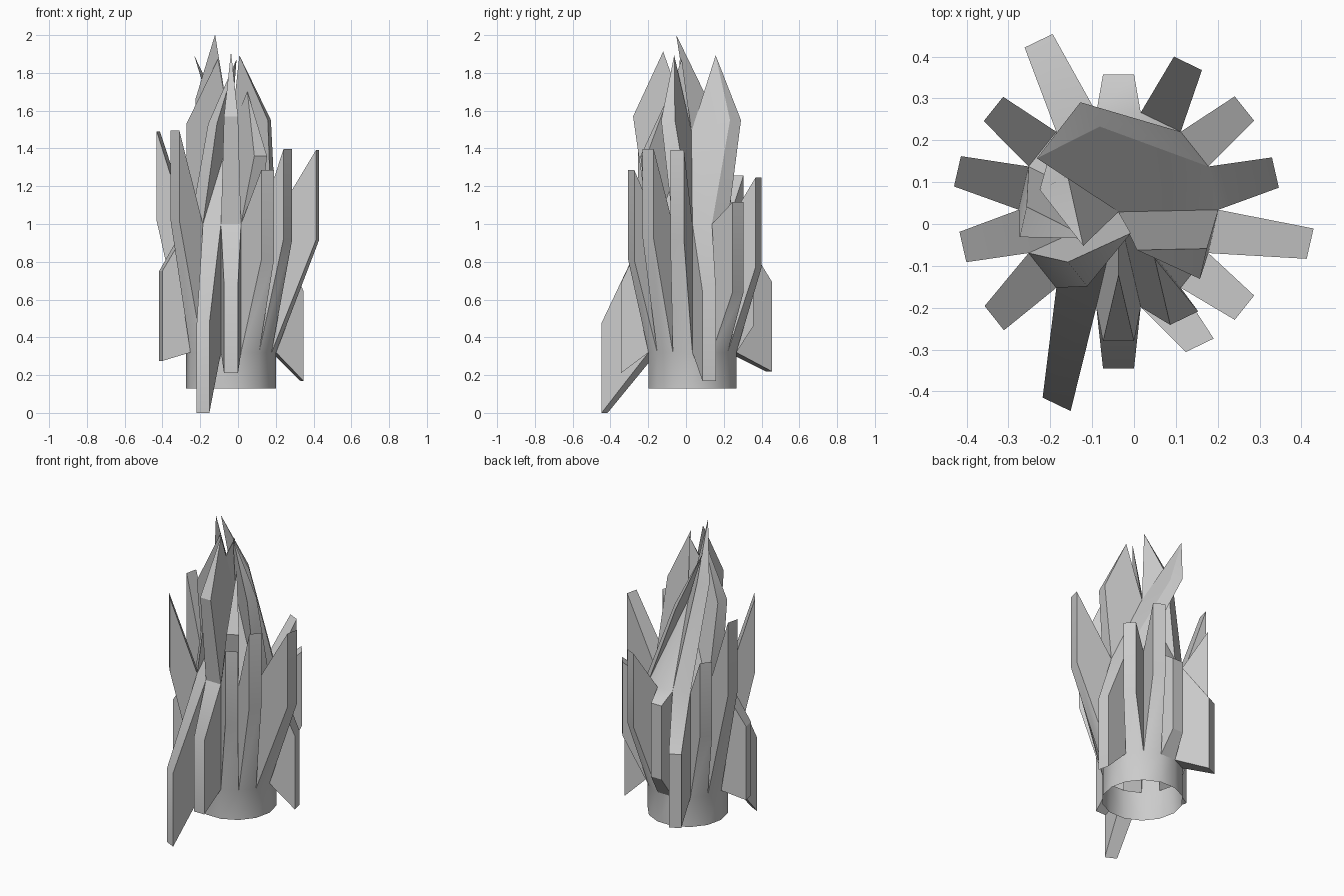
import bpy, bmesh, math
from mathutils import Vector

if "Cube" in bpy.data.objects:
    bpy.data.objects.remove(bpy.data.objects["Cube"])

N = 14
R = 0.2385
CX, CY = -0.037, 0.034
SCALE = 0.7

# Outer lower-edge midpoint of each side fin, clockwise from the back
FINS = [
    (-0.037, 0.357, 0.46), (0.129, 0.384, 0.77), (0.264, 0.276, 0.64),
    (0.338, 0.123, 0.17), (0.421, -0.047, 0.915), (0.264, -0.20, 0.92),
    (0.157, -0.29, 0.81), (-0.037, -0.345, 0.21), (-0.185, -0.431, 0.0),
    (-0.334, -0.225, 1.02), (-0.409, -0.055, 0.275), (-0.422, 0.126, 1.015),
    (-0.336, 0.275, 0.78), (-0.228, 0.438, 0.22),
]
# Same for the crown spikes; cone faces not listed stay plain
SPIKES = {
    2: (-0.105, 0.262, 1.55), 4: (0.166, -0.095, 1.55), 6: (0.12, -0.225, 1.36),
    7: (-0.037, -0.28, 1.57), 9: (-0.135, -0.12, 1.53), 11: (-0.265, 0.005, 1.53),
    13: (-0.192, 0.098, 1.66),
}

bm = bmesh.new()


def ring(z):
    return [bm.verts.new((CX + R * math.cos(a), CY + R * math.sin(a), z))
            for a in (math.radians(90) + math.tau * (0.5 - i) / N for i in range(N))]


def extrude(base, target):
    """Extrude a loop (first two verts = lower edge) to a smaller shifted copy."""
    mid = (base[0].co + base[1].co) / 2
    top = [bm.verts.new(Vector(target) + (v.co - mid) * SCALE) for v in base]
    n = len(base)
    for k in range(n):
        m = (k + 1) % n
        bm.faces.new((base[k], base[m], top[m], top[k]))
    bm.faces.new(top)


# Open collar, finned body band and cone cap
low, mid, high = ring(0.13), ring(0.32), ring(1.0)
apex = bm.verts.new((CX, CY - 0.005, 1.49))
for i in range(N):
    j = (i + 1) % N
    bm.faces.new((low[j], low[i], mid[i], mid[j]))
    extrude([mid[j], mid[i], high[i], high[j]], FINS[i])
    if i in SPIKES:
        extrude([high[j], high[i], apex], SPIKES[i])
    else:
        bm.faces.new((high[j], high[i], apex))

bmesh.ops.recalc_face_normals(bm, faces=bm.faces)
mesh = bpy.data.meshes.new("spiked_crystal_body")
bm.to_mesh(mesh)
bm.free()
body = bpy.data.objects.new("spiked_crystal_body", mesh)
bpy.context.collection.objects.link(body)
bpy.context.view_layer.objects.active = body
body.select_set(True)
bpy.ops.object.shade_smooth_by_angle(angle=math.radians(30))
